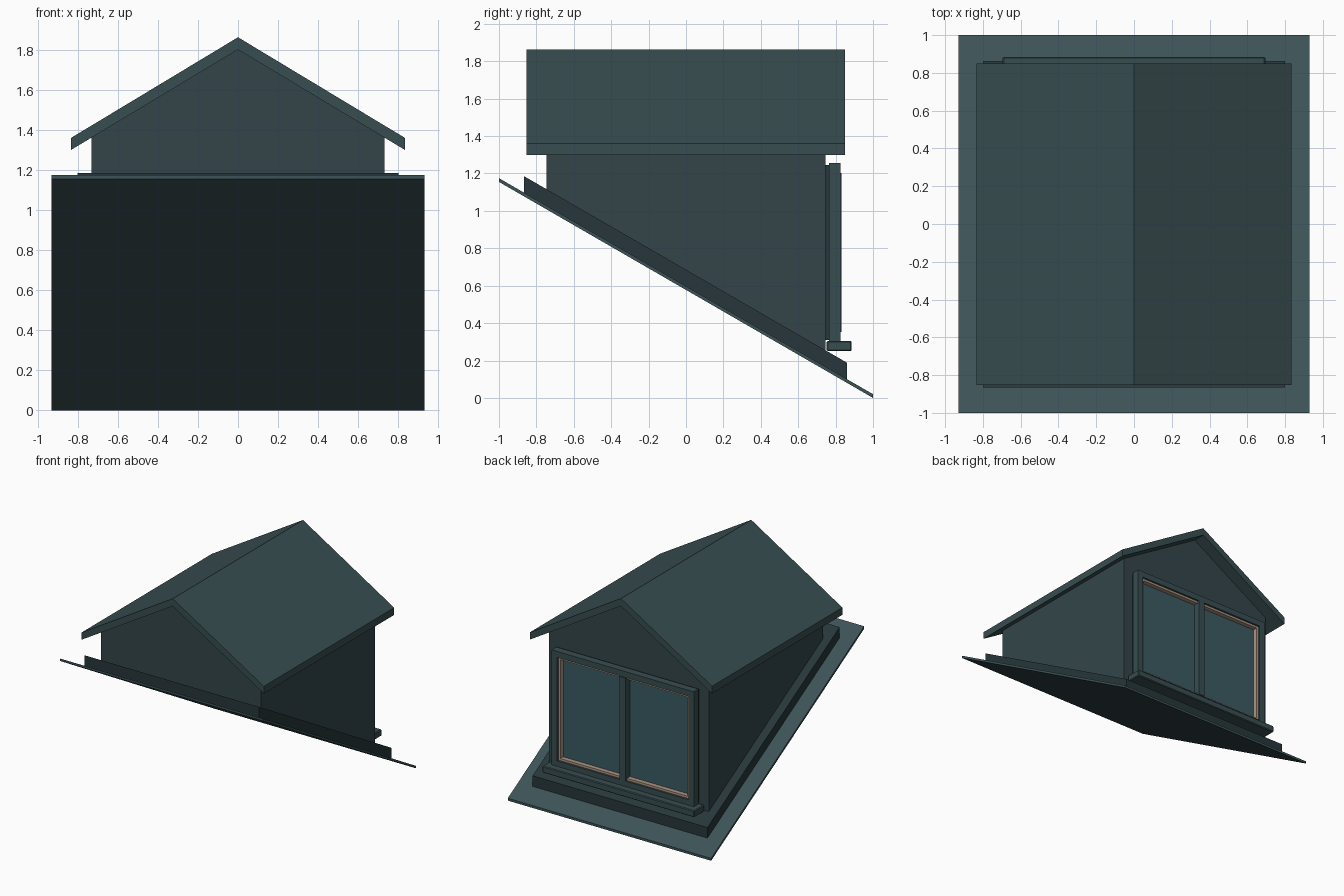
import bpy, bmesh

if "Cube" in bpy.data.objects:
    bpy.data.objects.remove(bpy.data.objects["Cube"])

SLOPE = 0.5775


def material(name, rgb):
    m = bpy.data.materials.new(name)
    m.diffuse_color = (*rgb, 1)
    m.use_nodes = True
    m.node_tree.nodes["Principled BSDF"].inputs["Base Color"].default_value = m.diffuse_color
    return m


PLATE = material("flashing_teal", (0.046, 0.085, 0.094))
CURB = material("dark_teal", (0.02, 0.037, 0.043))
WALL = material("wall_teal", (0.033, 0.06, 0.068))
ROOF = material("roof_teal", (0.04, 0.075, 0.082))
GLASS = material("glass_blue", (0.043, 0.105, 0.125))
BEIGE = material("beige", (0.42, 0.30, 0.23))


def finish(name, bm, mat):
    bmesh.ops.recalc_face_normals(bm, faces=bm.faces)
    me = bpy.data.meshes.new(name)
    bm.to_mesh(me)
    bm.free()
    me.materials.append(mat)
    ob = bpy.data.objects.new(name, me)
    bpy.context.collection.objects.link(ob)
    return ob


def prism(name, a, b, mat):
    """Close the solid between two matching rings of points."""
    bm = bmesh.new()
    ra = [bm.verts.new(p) for p in a]
    rb = [bm.verts.new(p) for p in b]
    bm.faces.new(ra)
    bm.faces.new(rb)
    n = len(a)
    for i in range(n):
        j = (i + 1) % n
        bm.faces.new((ra[i], ra[j], rb[j], rb[i]))
    return finish(name, bm, mat)


def box(name, x, y, z, mat, bevel=0.0):
    ring = [(x[0], z[0]), (x[1], z[0]), (x[1], z[1]), (x[0], z[1])]
    ob = prism(name, [(u, y[0], v) for u, v in ring],
               [(u, y[1], v) for u, v in ring], mat)
    if bevel:
        mod = ob.modifiers.new("soft_edge", 'BEVEL')
        mod.width = bevel
        mod.segments = 1
    return ob


def frame(name, w, z, t, y, mat):
    """Rectangular border with outer half width w and bar width t."""
    bm = bmesh.new()
    rings = []
    for d in (0, t):
        c = [(-w + d, z[0] + d), (w - d, z[0] + d), (w - d, z[1] - d), (-w + d, z[1] - d)]
        for yy in y:
            rings.append([bm.verts.new((u, yy, v)) for u, v in c])
    for p, q in ((0, 1), (1, 3), (3, 2), (2, 0)):
        for i in range(4):
            j = (i + 1) % 4
            bm.faces.new((rings[p][i], rings[p][j], rings[q][j], rings[q][i]))
    return finish(name, bm, mat)


def plate_top(y):
    return 1.175 - SLOPE * (y + 1)


def sloped_slab(name, w, y0, y1, low, high, mat):
    ring = [(y0, plate_top(y0) + low), (y1, plate_top(y1) + low),
            (y1, plate_top(y1) + high), (y0, plate_top(y0) + high)]
    return prism(name, [(-w, *p) for p in ring], [(w, *p) for p in ring], mat)


# Sloping base: flashing plate and raised curb
sloped_slab("flashing_plate", 0.93, -1, 1, -0.02, 0, PLATE)
sloped_slab("curb", 0.80, -0.865, 0.862, -0.005, 0.088, CURB)


# Gabled body whose foot follows the slope
def gable(y):
    foot = plate_top(y)
    return [(-0.73, y, foot), (0.73, y, foot), (0.73, y, 1.365),
            (0, y, 1.803), (-0.73, y, 1.365)]


prism("dormer_walls", gable(-0.745), gable(0.745), WALL)

# Gable roof
roof = [(-0.833, 1.30), (0, 1.80), (0.833, 1.30),
        (0.833, 1.36), (0, 1.862), (-0.833, 1.36)]
prism("roof", [(x, -0.853, z) for x, z in roof],
      [(x, 0.85, z) for x, z in roof], ROOF)

# Window on the back face
box("window_backing", (-0.64, 0.64), (0.74, 0.765), (0.31, 1.245), CURB)
box("window_sill", (-0.695, 0.695), (0.752, 0.885), (0.25, 0.305), ROOF, 0.006)
frame("window_casing", 0.65, (0.30, 1.255), 0.05, (0.764, 0.826), ROOF)
frame("window_liner", 0.60, (0.35, 1.205), 0.018, (0.76, 0.81), BEIGE)
box("glass", (-0.59, 0.59), (0.762, 0.772), (0.36, 1.195), GLASS)
box("mullion", (-0.028, 0.028), (0.765, 0.832), (0.352, 1.203), ROOF)
